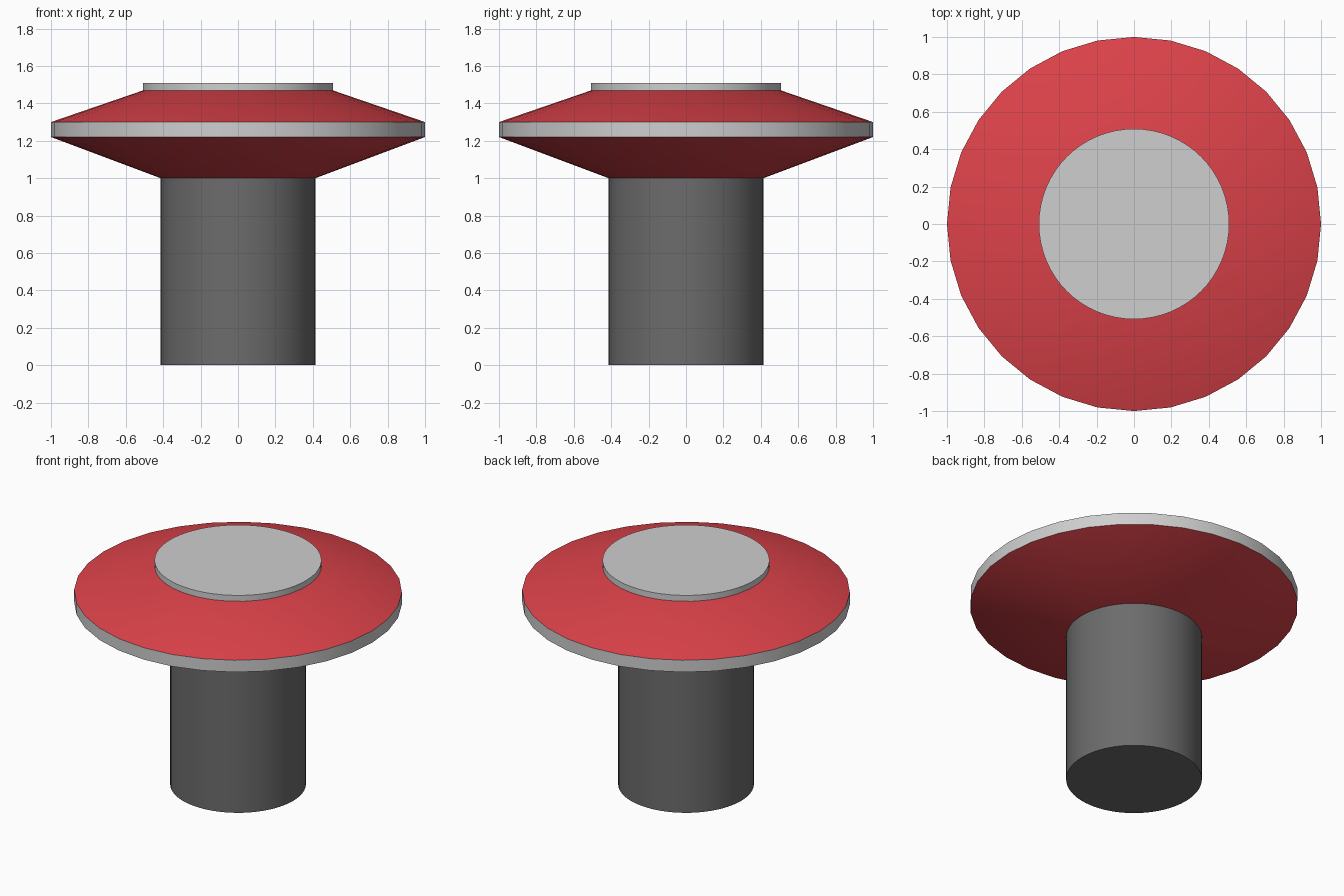
import bpy, bmesh, math

if "Cube" in bpy.data.objects:
    bpy.data.objects.remove(bpy.data.objects["Cube"])


def material(name, color):
    m = bpy.data.materials.new(name)
    m.diffuse_color = (*color, 1)
    m.use_nodes = True
    m.node_tree.nodes["Principled BSDF"].inputs["Base Color"].default_value = m.diffuse_color
    return m


red = material("red", (0.72, 0.055, 0.068))
light = material("light grey", (0.62, 0.62, 0.62))
dark = material("dark grey", (0.15, 0.15, 0.15))


def lathe(name, profile, sides, mats, band_mats=None):
    """Closed solid of revolution from (radius, z) points, capped at both ends."""
    bm = bmesh.new()
    rings = [[bm.verts.new((r * math.cos(2 * math.pi * i / sides),
                            r * math.sin(2 * math.pi * i / sides), z))
              for i in range(sides)] for r, z in profile]
    for b, (lo, hi) in enumerate(zip(rings, rings[1:])):
        for i in range(sides):
            j = (i + 1) % sides
            f = bm.faces.new((lo[i], lo[j], hi[j], hi[i]))
            f.material_index = band_mats[b] if band_mats else 0
    bm.faces.new(rings[0][::-1])
    bm.faces.new(rings[-1])
    mesh = bpy.data.meshes.new(name)
    bm.to_mesh(mesh)
    bm.free()
    for m in mats:
        mesh.materials.append(m)
    ob = bpy.data.objects.new(name, mesh)
    bpy.context.collection.objects.link(ob)
    # smooth round sides, sharp rims
    bpy.context.view_layer.objects.active = ob
    bpy.ops.object.select_all(action='DESELECT')
    ob.select_set(True)
    bpy.ops.object.shade_smooth_by_angle(angle=math.radians(30))
    return ob


# Stem
lathe("stem", [(0.414, 0), (0.414, 1.0)], 64, [dark])
# Flared head with a pale rim band
lathe("bumper_head", [(0.414, 1.0), (1.0, 1.22), (1.0, 1.30), (0.505, 1.47)],
      32, [red, light], [0, 1, 0])
# Top disc
lathe("top_disc", [(0.509, 1.465), (0.509, 1.508)], 64, [light])
